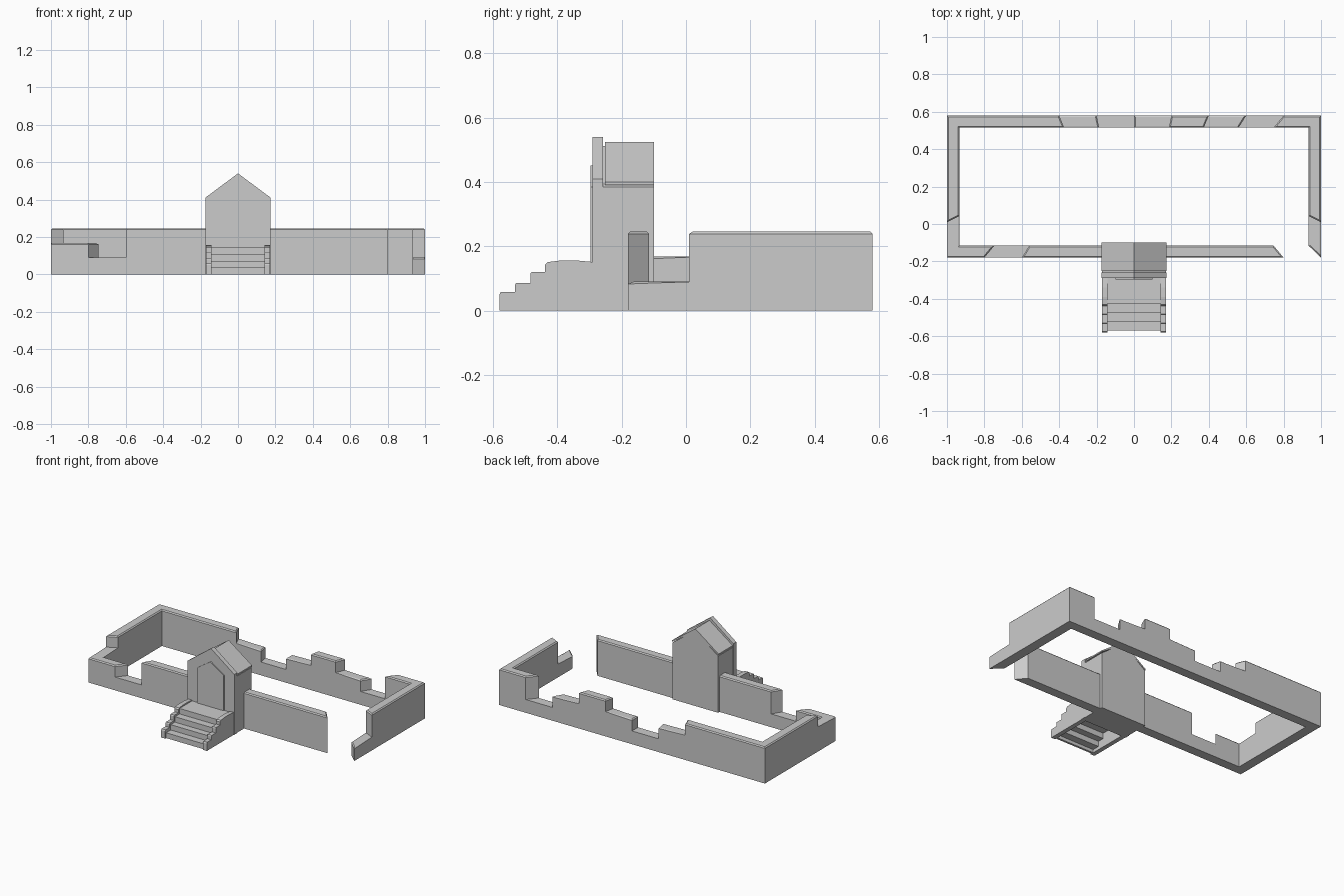
import bpy, bmesh, math

if "Cube" in bpy.data.objects:
    bpy.data.objects.remove(bpy.data.objects["Cube"])


def finish(bm, name):
    bmesh.ops.recalc_face_normals(bm, faces=bm.faces)
    mesh = bpy.data.meshes.new(name)
    bm.to_mesh(mesh)
    bm.free()
    obj = bpy.data.objects.new(name, mesh)
    bpy.context.collection.objects.link(obj)
    return obj


def prism(name, profile, to3d, a, b):
    """Extrude a 2D profile between a and b along the third axis."""
    bm = bmesh.new()
    rings = [[bm.verts.new(to3d(p, t)) for p in profile] for t in (a, b)]
    n = len(profile)
    bm.faces.new(rings[0])
    bm.faces.new(rings[1][::-1])
    for i in range(n):
        j = (i + 1) % n
        bm.faces.new((rings[0][i], rings[0][j], rings[1][j], rings[1][i]))
    return finish(bm, name)


def along_y(p, t):
    return (p[0], t, p[1])


def along_x(p, t):
    return (t, p[0], p[1])


def gable(w, base, eave, peak):
    return [(-w, base), (w, base), (w, eave), (0, peak), (-w, eave)]


# Ruined perimeter wall: stacked courses on a ring of stations
F, B, S = -0.18, 0.58, 0.01
stations = ([(0.8, F), (-0.6, F), (-0.8, F), (-1, F), (-1, S), (-1, B)]
            + [(x / 5, B) for x in range(-2, 5)]
            + [(1, B), (1, S), (1, F)])
courses = [3, 1, 2, 2, 3, 3, 2, 1, 2, 3, 2, 1, 3, 3, 1]
levels = [0, 0.09, 0.168, 0.246]

bm = bmesh.new()
cache = {}


def vert(i, side, k):
    key = (i, side, k)
    if key not in cache:
        x, y = stations[i]
        if side:
            x, y = x * 0.933, 0.2 + (y - 0.2) * 0.83
        cache[key] = bm.verts.new((x, y, levels[k]))
    return cache[key]


def quad(*keys):
    bm.faces.new([vert(*k) for k in keys])


for i, h in enumerate(courses):
    j = i + 1
    for k in (0, h):
        quad((i, 0, k), (j, 0, k), (j, 1, k), (i, 1, k))
    for k in range(h):
        for s in (0, 1):
            quad((i, s, k), (j, s, k), (j, s, k + 1), (i, s, k + 1))
for i in range(len(stations)):
    left = courses[i - 1] if i > 0 else 0
    right = courses[i] if i < len(courses) else 0
    for k in range(min(left, right), max(left, right)):
        quad((i, 0, k), (i, 1, k), (i, 1, k + 1), (i, 0, k + 1))
bmesh.ops.recalc_face_normals(bm, faces=bm.faces)
bmesh.ops.dissolve_limit(bm, angle_limit=math.radians(1),
                         verts=bm.verts, edges=bm.edges)
bm.normal_update()
# worn rim on the upper edges
rim = [e for e in bm.edges if len(e.link_faces) == 2 and e.is_convex
       and e.calc_face_angle(0) > 0.5
       and any(f.normal.z > 0.9 for f in e.link_faces)]
bmesh.ops.bevel(bm, geom=rim, offset=0.007, segments=1, affect='EDGES',
                clamp_overlap=True)
finish(bm, "ruined_wall")

# Gatehouse: body, raised front gable, roof and pointed door panel
prism("gatehouse_body", gable(0.172, 0, 0.385, 0.512), along_y, -0.288, -0.1)
prism("front_gable", gable(0.175, 0, 0.41, 0.54), along_y, -0.29, -0.258)
roof = [(-0.175, 0.39), (-0.175, 0.4), (0, 0.525), (0.175, 0.4),
        (0.175, 0.39), (0, 0.505)]
prism("roof", roof, along_y, -0.252, -0.1)
prism("door_panel", gable(0.1, 0.14, 0.385, 0.452), along_y, -0.297, -0.288)

# Staircase: open-backed steps with a landing
fronts = [-0.57, -0.52, -0.475, -0.425]
tops = [0.036, 0.072, 0.109, 0.146]
t = 0.014
upper, lower, z = [], [], 0
for y, top in zip(fronts, tops):
    upper += [(y, z), (y, top)]
    lower += [(y + t, max(z - t, 0)), (y + t, top - t)]
    z = top
upper.append((-0.285, z))
lower.append((-0.285, z - t))
prism("steps", upper + lower[::-1], along_x, -0.146, 0.146)

# Stepped side walls of the staircase
cheek = [(-0.58, 0), (-0.58, 0.05), (-0.576, 0.058), (-0.532, 0.058),
         (-0.532, 0.08), (-0.528, 0.086), (-0.484, 0.086), (-0.484, 0.115),
         (-0.48, 0.121), (-0.438, 0.121), (-0.438, 0.143), (-0.43, 0.151),
         (-0.39, 0.156), (-0.34, 0.156), (-0.285, 0.151), (-0.285, 0)]
for side, x in (("left", -0.172), ("right", 0.142)):
    prism(side + "_stair_wall", cheek, along_x, x, x + 0.03)
